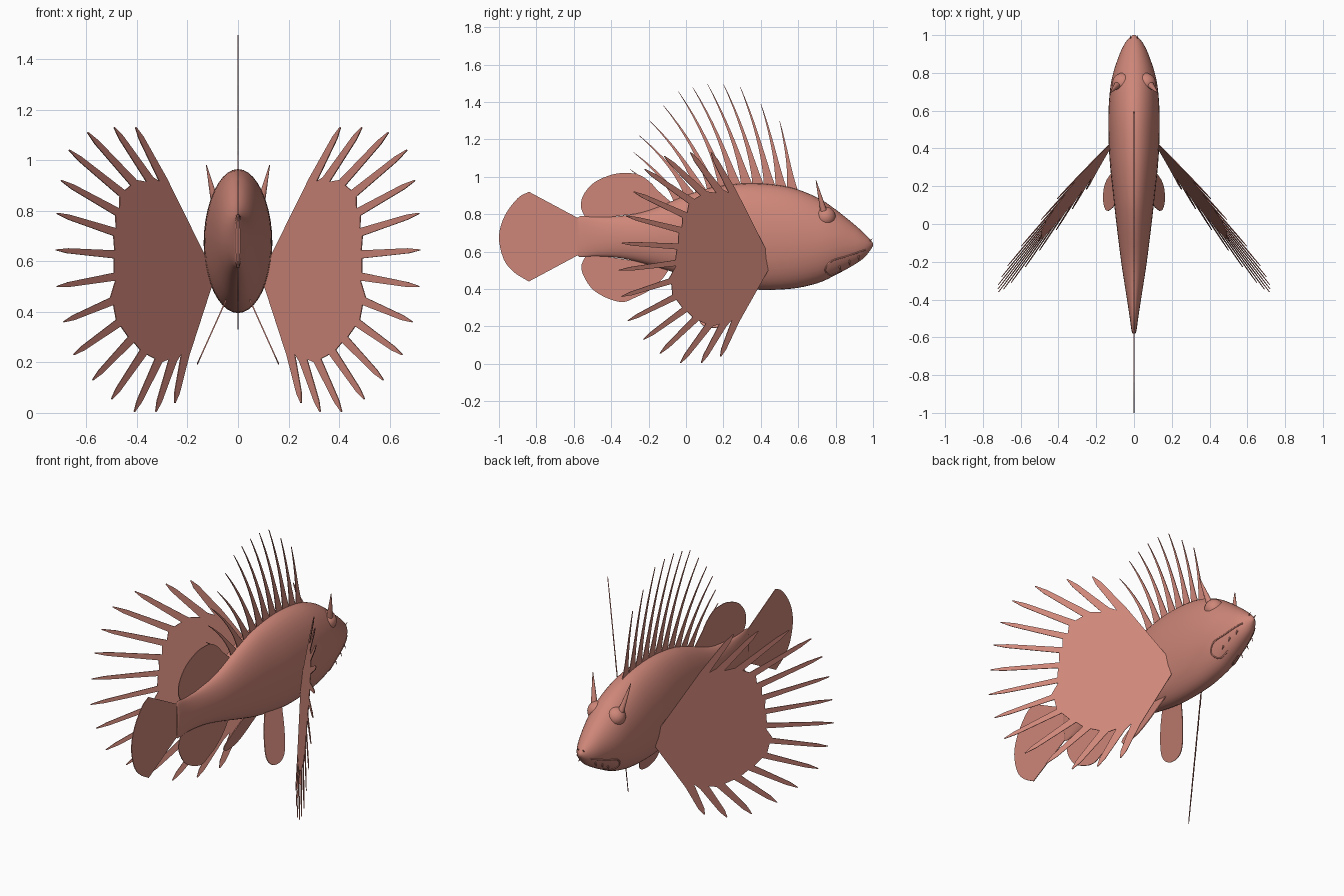
import bpy, bmesh, math
from mathutils import Vector

if "Cube" in bpy.data.objects:
    bpy.data.objects.remove(bpy.data.objects["Cube"], do_unlink=True)

skin = bpy.data.materials.new("salmon_skin")
skin.use_nodes = True
colour = (0.62, 0.24, 0.19, 1)
skin.diffuse_color = colour
skin.node_tree.nodes["Principled BSDF"].inputs["Base Color"].default_value = colour


def finish(name, bm, smooth=False, thickness=0):
    """Turn a bmesh into a named, coloured object."""
    bmesh.ops.recalc_face_normals(bm, faces=bm.faces)
    mesh = bpy.data.meshes.new(name)
    bm.to_mesh(mesh)
    bm.free()
    mesh.materials.append(skin)
    obj = bpy.data.objects.new(name, mesh)
    bpy.context.collection.objects.link(obj)
    if thickness:
        mod = obj.modifiers.new("thickness", "SOLIDIFY")
        mod.thickness = thickness
        mod.offset = 0
    if smooth:
        bpy.ops.object.select_all(action="DESELECT")
        obj.select_set(True)
        bpy.context.view_layer.objects.active = obj
        bpy.ops.object.shade_smooth_by_angle(angle=math.radians(45))


def spline(points, steps):
    """Smooth curve through the points."""
    pts = [Vector(p) for p in points]
    pts = [2 * pts[0] - pts[1]] + pts + [2 * pts[-1] - pts[-2]]
    out = []
    for a, b, c, d in zip(pts, pts[1:], pts[2:], pts[3:]):
        for k in range(steps):
            t = k / steps
            out.append(b + (c - a) * t / 2 + (a - 2.5 * b + 2 * c - d / 2) * t * t
                       + (1.5 * (b - c) + (d - a) / 2) * t ** 3)
    return out + [pts[-2]]


def plate(bm, outline, place):
    """Flat polygon, its 2D outline placed in space."""
    face = bm.faces.new([bm.verts.new(place(*p)) for p in outline])
    face.normal_update()
    bmesh.ops.triangulate(bm, faces=[face])


def midline(y, z):
    return Vector((0, y, z))


def spike(name, base, tip, radius):
    axis = Vector(tip) - Vector(base)
    bm = bmesh.new()
    bmesh.ops.create_cone(bm, cap_ends=True, segments=12, radius1=radius,
                          radius2=radius * 0.1, depth=axis.length)
    bmesh.ops.rotate(bm, verts=bm.verts, matrix=axis.to_track_quat("Z", "Y").to_matrix())
    bmesh.ops.translate(bm, verts=bm.verts, vec=(Vector(base) + Vector(tip)) / 2)
    finish(name, bm, smooth=True)


# Body: elliptical rings given by y, top, bottom and half width
stations = spline([Vector(p) for p in [
    (1, .645, .63, .006), (.98, .67, .6, .03), (.95, .7, .565, .052), (.9, .745, .53, .076),
    (.8, .825, .475, .11), (.7, .89, .43, .128), (.55, .945, .4, .136),
    (.35, .965, .398, .13), (.15, .945, .43, .11), (0, .9, .47, .093),
    (-.2, .82, .53, .068), (-.35, .79, .565, .045), (-.48, .785, .575, .025),
    (-.56, .79, .57, .014), (-.58, .78, .58, .008)]], 4)
SIDES = 40
bm = bmesh.new()
rings = []
for y, top, low, w in stations:
    ring = []
    for k in range(SIDES):
        a = math.tau * k / SIDES
        ring.append(bm.verts.new((w * math.cos(a), y,
                                  (top + low) / 2 + (top - low) / 2 * math.sin(a))))
    rings.append(ring)
for r, q in zip(rings, rings[1:]):
    for k in range(SIDES):
        n = (k + 1) % SIDES
        bm.faces.new((r[k], r[n], q[n], q[k]))
bm.faces.new(rings[0])
bm.faces.new(rings[-1])
finish("body", bm, smooth=True)


def section(y):
    """Body station interpolated at y."""
    for a, b in zip(stations, stations[1:]):
        if a.x >= y >= b.x:
            return a.lerp(b, (a.x - y) / (a.x - b.x))


def skin_x(y, z):
    """Half width of the body at a point on its side."""
    _, top, low, w = section(y)
    u = (z - (top + low) / 2) / ((top - low) / 2)
    return w * math.sqrt(max(0, 1 - u * u))


# Soft fins along the middle: rounded dorsal, anal and tail fins
soft_fins = {
    "soft_dorsal_fin": [(-.53, .77), (-.56, .83), (-.55, .9), (-.49, .97), (-.4, 1.01),
                        (-.33, 1.02), (-.25, 1.01), (-.18, .96), (-.14, .9), (-.12, .82)],
    "anal_fin": [(-.53, .59), (-.56, .51), (-.51, .41), (-.43, .355), (-.34, .33),
                 (-.27, .355), (-.2, .39), (-.13, .45), (-.08, .52)],
}
for name, pts in soft_fins.items():
    bm = bmesh.new()
    plate(bm, [v.xy for v in spline([(*p, 0) for p in pts], 4)], midline)
    finish(name, bm, thickness=.004)

rim = [(-.84, .92, 0), (-.9, .885, 0), (-.97, .79, 0), (-1, .68, 0), (-.975, .56, 0),
       (-.92, .49, 0), (-.84, .44, 0)]
bm = bmesh.new()
plate(bm, [(-.56, .77)] + [v.xy for v in spline(rim, 4)] + [(-.56, .59)], midline)
finish("tail_fin", bm, thickness=.004)


def blade(base, tip, half_base):
    """Outline of a curved spine that sweeps back towards its tip."""
    base, tip = Vector(base), Vector(tip)
    bend = Vector((base.x + .36 * (tip.x - base.x), base.y + .55 * (tip.y - base.y)))
    left, right = [], []
    for k in range(9):
        t = k / 8
        p = base * (1 - t) ** 2 + bend * 2 * t * (1 - t) + tip * t * t
        d = (bend - base) * (1 - t) + (tip - bend) * t
        side = Vector((-d.y, d.x)).normalized()
        w = half_base * (.42 * (1 - t) + .58 * (1 - t) ** 5) + .001
        left.append(p + side * w)
        right.append(p - side * w)
    return left + right[::-1]


# Row of tall spines on the back
spine_tips = [(.5, 1.3), (.4, 1.39), (.29, 1.48), (.2, 1.495), (.115, 1.495), (.035, 1.48),
              (-.04, 1.455), (-.12, 1.38), (-.195, 1.3), (-.25, 1.22), (-.28, 1.13),
              (-.3, 1.04), (-.28, .96)]
bm = bmesh.new()
for i, tip in enumerate(spine_tips):
    y = .57 - .06 * i
    plate(bm, blade((y, section(y).y - .03), tip, .032), midline)
finish("dorsal_spines", bm, thickness=.004)

# Fan fins: webbed disc with long free rays
ray_tips = [(.405, 1.13), (.49, 1.13), (.595, 1.11), (.668, 1.04), (.7, .92), (.717, .79),
            (.72, .645), (.717, .5), (.69, .36), (.65, .23), (.575, .13), (.5, .055),
            (.41, .005), (.325, .005), (.25, .04)]
hub = Vector((.13, .6))
fan = [Vector((.105, .5)), Vector((.12, .56)), Vector((.13, .62))]
for tip in ray_tips:
    arm = Vector(tip) - hub
    side = Vector((-arm.y, arm.x)).normalized()
    foot = hub + arm * (.61 if arm.y > -.2 else .66)
    middle = foot.lerp(Vector(tip), .8)
    fan += [foot + side * .016, middle + side * .01, Vector(tip) + side * .002,
            Vector(tip) - side * .002, middle - side * .01, foot - side * .016]

pelvic = spline([(.34, .45, 0), (.29, .33, 0), (.23, .23, 0), (.17, .195, 0), (.1, .2, 0),
                 (.07, .25, 0), (.12, .36, 0), (.2, .47, 0)], 4)

for side_name, s in (("left", 1), ("right", -1)):
    bm = bmesh.new()
    plate(bm, fan, lambda x, z: Vector((s * x, .42 - 1.305 * (x - .13) + .14 * (z - .6), z)))
    finish(side_name + "_pectoral_fin", bm, thickness=.004)

    bm = bmesh.new()
    plate(bm, [v.xy for v in pelvic],
          lambda y, z: Vector((s * (.05 + .45 * (.44 - z)), y, z)))
    finish(side_name + "_pelvic_fin", bm, thickness=.005)

    # Eye, brow horn and chin barbels
    bm = bmesh.new()
    bmesh.ops.create_uvsphere(bm, u_segments=24, v_segments=16, radius=.055)
    bmesh.ops.translate(bm, verts=bm.verts, vec=(s * .06, .745, .785))
    finish(side_name + "_eye", bm, smooth=True)
    spike(side_name + "_brow_horn", (s * .088, .735, .82), (s * .125, .695, .98), .018)
    for k, (y, z) in enumerate([(.82, .52), (.87, .55), (.92, .575)]):
        x = skin_x(y, z)
        spike(f"{side_name}_barbel_{k + 1}", (s * (x - .008), y, z + .015),
              (s * (x + .008), y + .005, z - .025), .007)
    spike(side_name + "_nose_barbel", (s * .015, .975, .65), (s * .02, .997, .67), .006)

    # Cheek edge: thin raised line on the jaw
    line = bpy.data.curves.new(side_name + "_cheek_edge", "CURVE")
    line.dimensions = "3D"
    line.bevel_depth = .004
    path = spline([(.83, .5, 0), (.77, .475, 0), (.745, .505, 0), (.78, .55, 0),
                   (.86, .575, 0), (.96, .61, 0)], 5)
    stroke = line.splines.new("POLY")
    stroke.points.add(len(path) - 1)
    for point, (y, z, _) in zip(stroke.points, path):
        point.co = (s * skin_x(y, z), y, z, 1)
    line.materials.append(skin)
    bpy.context.collection.objects.link(bpy.data.objects.new(side_name + "_cheek_edge", line))
